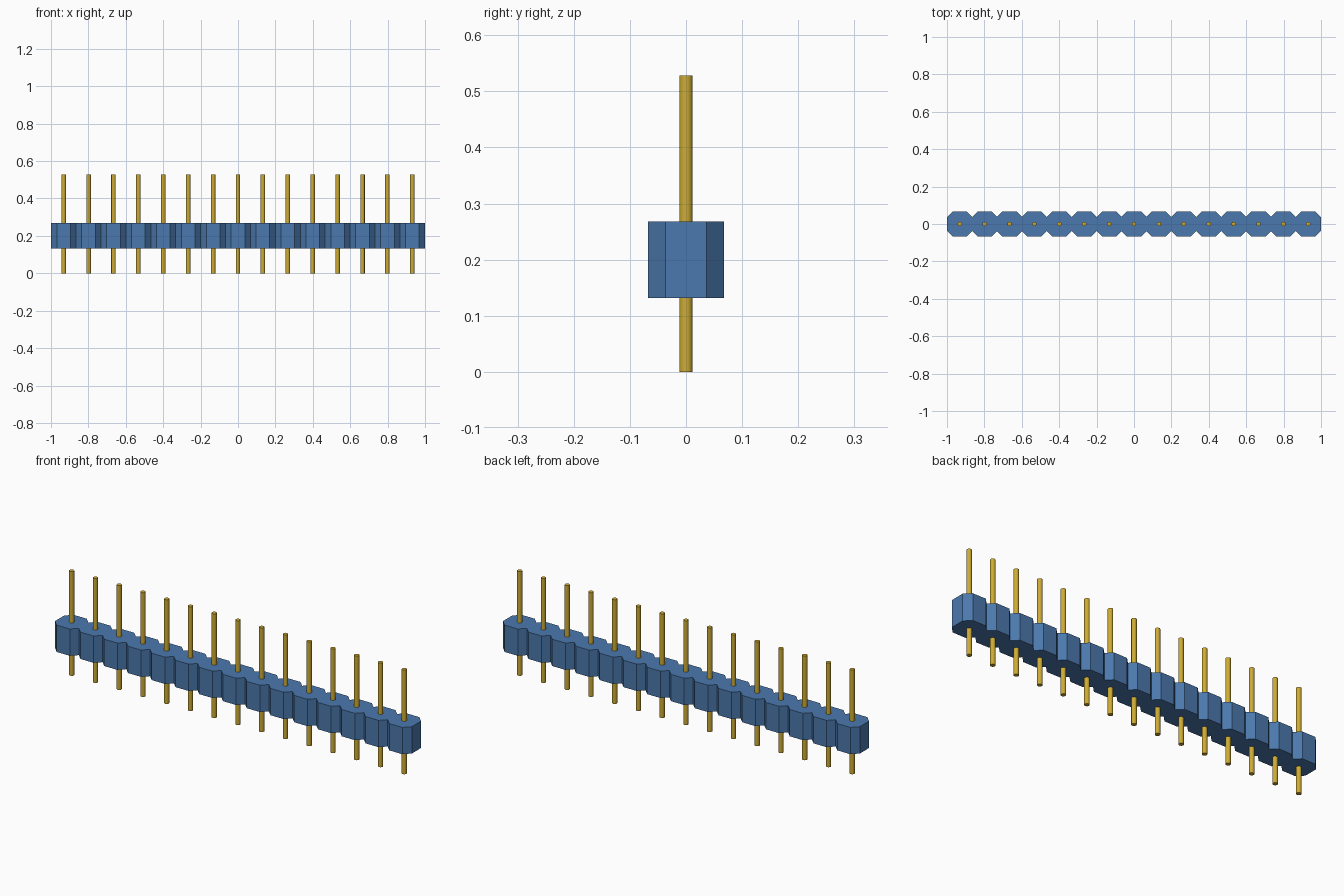
import bpy
import bmesh
import math

if "Cube" in bpy.data.objects:
    bpy.data.objects.remove(bpy.data.objects["Cube"], do_unlink=True)

COUNT = 15
HALF = 0.068            # half width of one housing segment
FLAT = 0.0366           # half length of its straight faces
PITCH = (2 - 2 * HALF) / (COUNT - 1)
BOTTOM, TOP = 0.132, 0.268
PIN_RADIUS, PIN_HEIGHT = 0.012, 0.528


def make_material(name, colour):
    mat = bpy.data.materials.new(name)
    mat.use_nodes = True
    mat.diffuse_color = colour
    mat.node_tree.nodes["Principled BSDF"].inputs["Base Color"].default_value = colour
    return mat


blue = make_material("blue plastic", (0.07, 0.19, 0.42, 1))
gold = make_material("gold metal", (0.62, 0.41, 0.035, 1))
centres = [(i - (COUNT - 1) / 2) * PITCH for i in range(COUNT)]

# Housing: a row of joined octagons, with a notch where neighbours meet
notch = HALF + FLAT - PITCH / 2
front = [(-1, -FLAT)]
for i, x in enumerate(centres):
    front += [(x - FLAT, -HALF), (x + FLAT, -HALF)]
    if i < COUNT - 1:
        front.append((x + PITCH / 2, -notch))
front.append((1, -FLAT))
outline = front + [(x, -y) for x, y in reversed(front)]

bm = bmesh.new()
base = bm.faces.new([bm.verts.new((x, y, BOTTOM)) for x, y in outline])
result = bmesh.ops.extrude_face_region(bm, geom=[base], use_keep_orig=True)
raised = [v for v in result["geom"] if isinstance(v, bmesh.types.BMVert)]
bmesh.ops.translate(bm, verts=raised, vec=(0, 0, TOP - BOTTOM))
bmesh.ops.recalc_face_normals(bm, faces=bm.faces)
mesh = bpy.data.meshes.new("housing")
bm.to_mesh(mesh)
bm.free()
mesh.materials.append(blue)
housing = bpy.data.objects.new("housing", mesh)
bpy.context.collection.objects.link(housing)

# Pins: one shared round rod through the middle of each segment
bpy.ops.mesh.primitive_cylinder_add(vertices=24, radius=PIN_RADIUS, depth=PIN_HEIGHT,
                                    location=(centres[0], 0, PIN_HEIGHT / 2))
pin = bpy.context.object
pin.name = "pin_1"
pin.data.materials.append(gold)
bpy.ops.object.shade_smooth_by_angle(angle=math.radians(40))
for i, x in enumerate(centres[1:], start=2):
    copy = pin.copy()
    copy.name = f"pin_{i}"
    copy.location.x = x
    bpy.context.collection.objects.link(copy)
